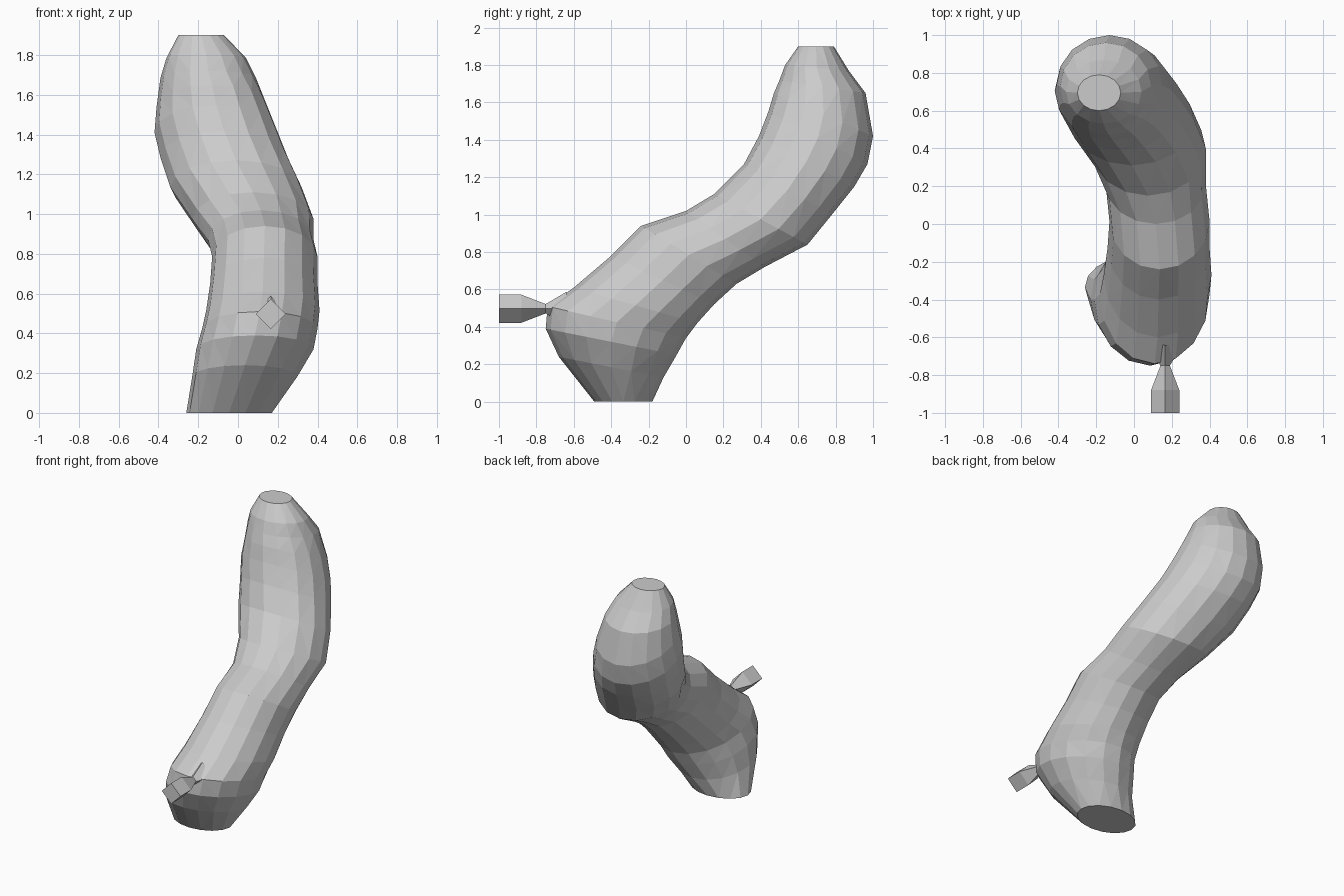
import bpy, bmesh
from math import sin, cos, tau
from mathutils import Vector

if "Cube" in bpy.data.objects:
    bpy.data.objects.remove(bpy.data.objects["Cube"])


def loft(name, rings):
    """Skin a list of closed vertex rings and cap both ends."""
    bm = bmesh.new()
    loops = [[bm.verts.new(p) for p in ring] for ring in rings]
    n = len(loops[0])
    for a, b in zip(loops, loops[1:]):
        for i in range(n):
            j = (i + 1) % n
            bm.faces.new((a[i], a[j], b[j], b[i]))
    bm.faces.new(loops[0])
    bm.faces.new(loops[-1])
    bmesh.ops.triangulate(bm, faces=[f for f in bm.faces if len(f.verts) == 4])
    bmesh.ops.recalc_face_normals(bm, faces=bm.faces)
    mesh = bpy.data.meshes.new(name)
    bm.to_mesh(mesh)
    bm.free()
    obj = bpy.data.objects.new(name, mesh)
    bpy.context.collection.objects.link(obj)
    return obj


def oval(front, back, left, right, sides=16):
    """Tilted oval from its front and back (y, z) points and its x limits."""
    f, b = Vector((0, *front)), Vector((0, *back))
    mid, arm = (f + b) / 2, (f - b) / 2
    cx, rx = (left + right) / 2, (right - left) / 2
    return [mid + arm * cos(tau * i / sides)
            + Vector((cx + rx * sin(tau * i / sides), 0, 0))
            for i in range(sides)]


# Curved body: front point, back point, left x, right x
sections = [
    ((-.49, 0), (-.18, 0), -.26, .17),
    ((-.68, .24), (-.12, .13), -.23, .30),
    ((-.75, .39), (-.05, .25), -.21, .38),
    ((-.74, .51), (.00, .34), -.18, .40),
    ((-.60, .61), (.06, .42), -.16, .41),
    ((-.40, .78), (.15, .52), -.14, .40),
    ((-.24, .94), (.27, .63), -.13, .40),
    ((.00, 1.02), (.42, .72), -.15, .38),
    ((.15, 1.11), (.65, .84), -.23, .38),
    ((.31, 1.27), (.78, 1.0), -.34, .32),
    ((.39, 1.42), (.90, 1.15), -.39, .25),
    ((.44, 1.55), (.97, 1.27), -.42, .20),
    ((.47, 1.65), (1.0, 1.42), -.41, .15),
    ((.50, 1.72), (.96, 1.65), -.39, .09),
    ((.53, 1.80), (.87, 1.77), -.36, .04),
    ((.60, 1.90), (.79, 1.90), -.30, -.07),
]
loft("body", [oval(*s) for s in sections])

# Diamond-section stem, pinched where it meets the body
stem = [(-1.0, .075), (-.88, .075), (-.75, .025), (-.64, .09)]
loft("stem", [[(.165 + r * cos(tau * k / 4), y, .497 + r * sin(tau * k / 4))
               for k in range(4)] for y, r in stem])
